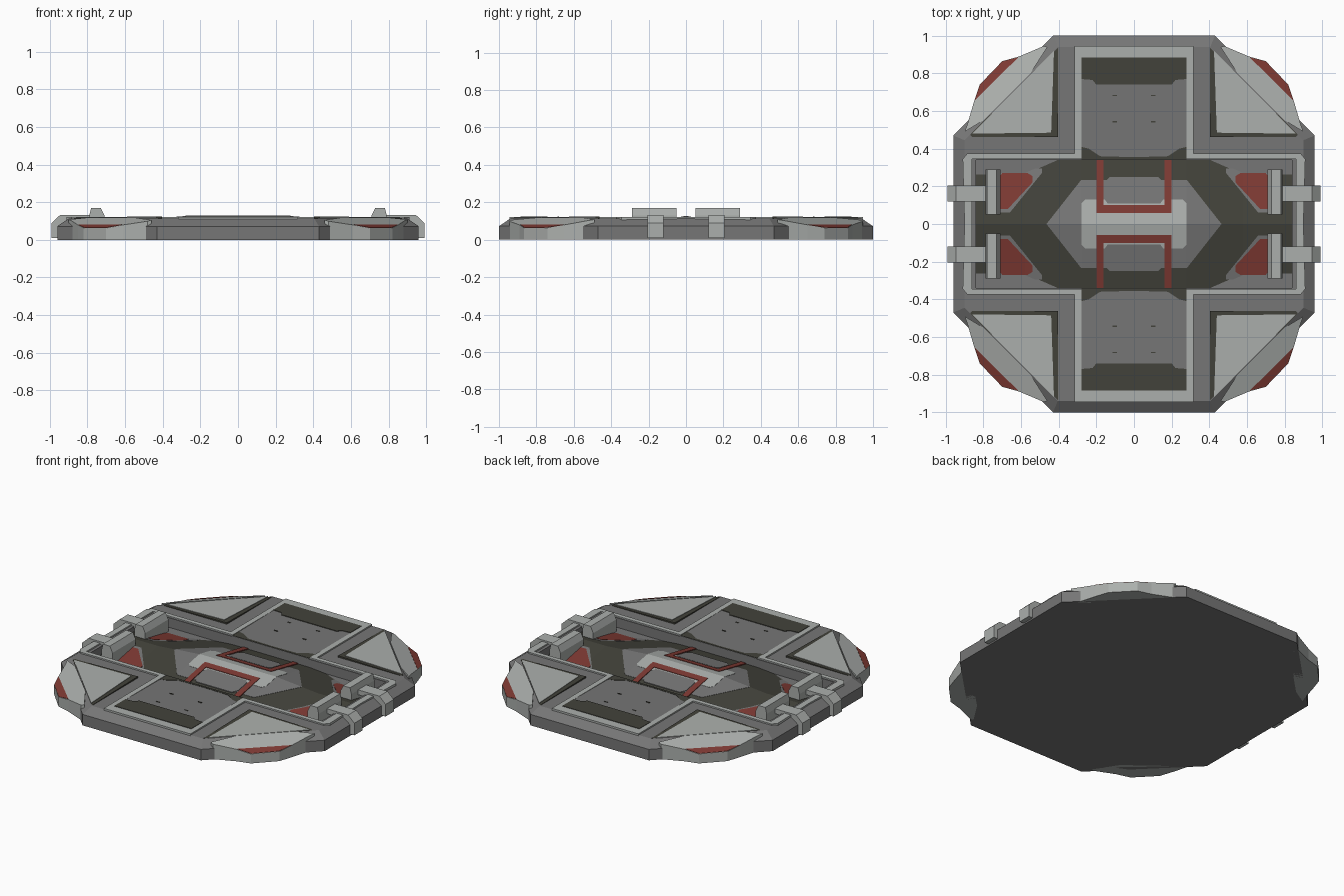
import bpy, bmesh

if "Cube" in bpy.data.objects:
    bpy.data.objects.remove(bpy.data.objects["Cube"])

def material(name, rgb):
    m = bpy.data.materials.new(name)
    m.diffuse_color = (*rgb, 1)
    m.use_nodes = True
    m.node_tree.nodes["Principled BSDF"].inputs["Base Color"].default_value = m.diffuse_color
    return m

GREY = material("mid grey", (0.18, 0.18, 0.18))
LIGHT = material("light grey", (0.41, 0.43, 0.415))
DARK = material("dark olive grey", (0.055, 0.055, 0.043))
RED = material("dull red", (0.21, 0.042, 0.033))

def finish(bm, name, mat):
    bmesh.ops.recalc_face_normals(bm, faces=bm.faces)
    me = bpy.data.meshes.new(name)
    bm.to_mesh(me)
    bm.free()
    me.materials.append(mat)
    ob = bpy.data.objects.new(name, me)
    bpy.context.collection.objects.link(ob)
    return ob

def slab(name, poly, mat, bottom, top, cuts=()):
    """Prism over a quadrant outline, mirrored into all four quadrants."""
    out = bmesh.new()
    for sx in (1, -1):
        for sy in (1, -1):
            bm = bmesh.new()
            bm.faces.new([bm.verts.new((x, y, 0)) for x, y in poly])
            for c in cuts:
                bmesh.ops.bisect_plane(bm, geom=bm.verts[:] + bm.edges[:] + bm.faces[:],
                                       plane_co=(c, 0, 0), plane_no=(1, 0, 0))
            low = bm.verts[:]
            ext = bmesh.ops.extrude_face_region(bm, geom=bm.faces[:], use_keep_orig=True)
            high = [v for v in ext["geom"] if isinstance(v, bmesh.types.BMVert)]
            for v in low:
                v.co.z = bottom(v.co.x, v.co.y)
            for v in high:
                v.co.z = top(v.co.x, v.co.y)
            for v in bm.verts:
                v.co.x *= sx
                v.co.y *= sy
            tmp = bpy.data.meshes.new("tmp")
            bm.to_mesh(tmp)
            bm.free()
            out.from_mesh(tmp)
            bpy.data.meshes.remove(tmp)
    return finish(out, name, mat)

def bar(name, profile, y0, y1, mat):
    """x-z profile extruded along y, mirrored into all four quadrants."""
    bm = bmesh.new()
    for sx in (1, -1):
        for sy in (1, -1):
            a = [bm.verts.new((sx * x, sy * y0, z)) for x, z in profile]
            b = [bm.verts.new((sx * x, sy * y1, z)) for x, z in profile]
            bm.faces.new(a)
            bm.faces.new(b)
            for i in range(len(a)):
                j = (i + 1) % len(a)
                bm.faces.new((a[i], a[j], b[j], b[i]))
    return finish(bm, name, mat)

def flat(z):
    return lambda x, y: z

TOP = 0.113   # deck height

# Main octagonal body with bevelled rim and rectangular recess
def octagon(bm, xa, ya, xb, yb, z):
    pts = [(xa, -ya), (xb, -yb), (xb, yb), (xa, ya), (-xa, ya), (-xb, yb), (-xb, -yb), (-xa, -ya)]
    return [bm.verts.new((x, y, z)) for x, y in pts]

def rectangle(bm, z):
    return [bm.verts.new((x, y, z)) for x, y in ((.84, -.34), (.84, .34), (-.84, .34), (-.84, -.34))]

bm = bmesh.new()
rings = [octagon(bm, .43, 1, .96, .47, 0), octagon(bm, .43, 1, .96, .47, .072),
         octagon(bm, .405, .94, .90, .445, TOP)]
for a, b in zip(rings, rings[1:]):
    for i in range(8):
        j = (i + 1) % 8
        bm.faces.new((a[i], a[j], b[j], b[i]))
bm.faces.new(rings[0])
o, r, f = rings[2], rectangle(bm, TOP), rectangle(bm, .05)
for k, (p, q) in enumerate(((1, 2), (3, 4), (5, 6), (7, 0))):
    n = (k + 1) % 4
    bm.faces.new((o[p], o[q], r[n], r[k]))
    bm.faces.new((o[q], o[(q + 1) % 8], r[n]))
    bm.faces.new((r[k], r[n], f[n], f[k]))
bm.faces.new(f)
finish(bm, "body", GREY)

# Corner bumpers with red sloped patches
def corner_z(x, y):
    return .10 - .26 * (x + y - 1.42)

bumper = [(.46, .94), (.48, .945), (.61, .89), (.70, .865), (.82, .74), (.85, .65),
          (.885, .53), (.90, .49), (.80, .55), (.55, .80)]
slab("corner_bumper", bumper, LIGHT, flat(0), corner_z)
slab("bumper_patch", [(.615, .885), (.70, .863), (.818, .74), (.848, .655)], RED,
     lambda x, y: corner_z(x, y) - .003, lambda x, y: corner_z(x, y) + .002)

# Triangular corner panels sloping outward, with dark edging
def panel_z(x, y):
    return .123 - .018 * (x + y - .88)

slab("corner_panel_edge", [(.405, .935), (.405, .462), (.86, .462), (.87, .475)], DARK,
     flat(.108), panel_z)
slab("corner_panel", [(.425, .92), (.44, .485), (.86, .48)], LIGHT,
     flat(.109), lambda x, y: panel_z(x, y) + .003)

# Raised cross-shaped trim and the two arms inside it
slab("trim", [(0, .945), (.315, .945), (.315, .375), (.885, .375), (.91, .345), (.90, 0),
              (.86, 0), (.86, .345), (.28, .345), (.28, .885), (0, .885)], LIGHT,
     flat(.105), flat(.122))
slab("arm", [(0, .34), (.28, .34), (.28, .885), (0, .885)], GREY, flat(.105),
     lambda x, y: .117 + .01 * (y - .34))
slab("arm_end_patch", [(0, .885), (.28, .885), (.28, .77), (.22, .765), (.20, .74), (0, .74)],
     DARK, flat(.117), flat(.125))
slab("arm_inner_patch", [(0, .342), (.28, .342), (.28, .41), (.24, .40), (.18, .36), (0, .355)],
     DARK, flat(.114), flat(.119))
for y in (.54, .68):
    slab("arm_mark", [(.09, y), (.115, y), (.115, y + .006), (.09, y + .006)], DARK,
         flat(.117), flat(.123))

# Ridged floor inside the recess, with thin painted plates following it
def floor_z(x, y):
    return .125 - .19 * y - .025 * min(1, max(0, (x - .28) / .3))

def inlay(name, poly, mat, off):
    slab(name, poly, mat, lambda x, y: floor_z(x, y) - .002,
         lambda x, y: floor_z(x, y) + off, (.28, .58))

slab("recess_floor", [(0, 0), (.84, 0), (.84, .34), (0, .34)], DARK, flat(.045), floor_z, (.28, .58))
inlay("centre_hexagon", [(0, 0), (.465, 0), (.28, .235), (0, .235)], GREY, .0015)
inlay("centre_plate", [(0, 0), (.28, 0), (.28, .11), (.26, .13), (0, .13)], LIGHT, .003)
inlay("centre_window", [(0, .11), (.14, .11), (.155, .13), (.155, .22), (.13, .25), (0, .25)], GREY, .0045)
inlay("red_frame", [(0, .058), (.20, .058), (.20, .34), (.162, .34), (.162, .10), (0, .10)], RED, .006)
inlay("side_patch_border", [(.49, .295), (.73, .295), (.73, .06), (.66, .06), (.49, .27)], GREY, .0015)
inlay("side_patch", [(.54, .255), (.565, .27), (.70, .27), (.715, .25), (.715, .08),
                     (.67, .08), (.54, .22)], RED, .003)

# Latch blocks and the clamps that hook over the rim
bar("latch_block", [(.71, .05), (.79, .05), (.79, .13), (.78, .17), (.73, .17), (.71, .13)],
    .05, .29, LIGHT)
bar("rim_clamp", [(.785, .10), (.785, .132), (.945, .132), (.99, .09), (.99, .01),
                  (.95, .01), (.95, .075), (.90, .10)], .12, .205, LIGHT)
